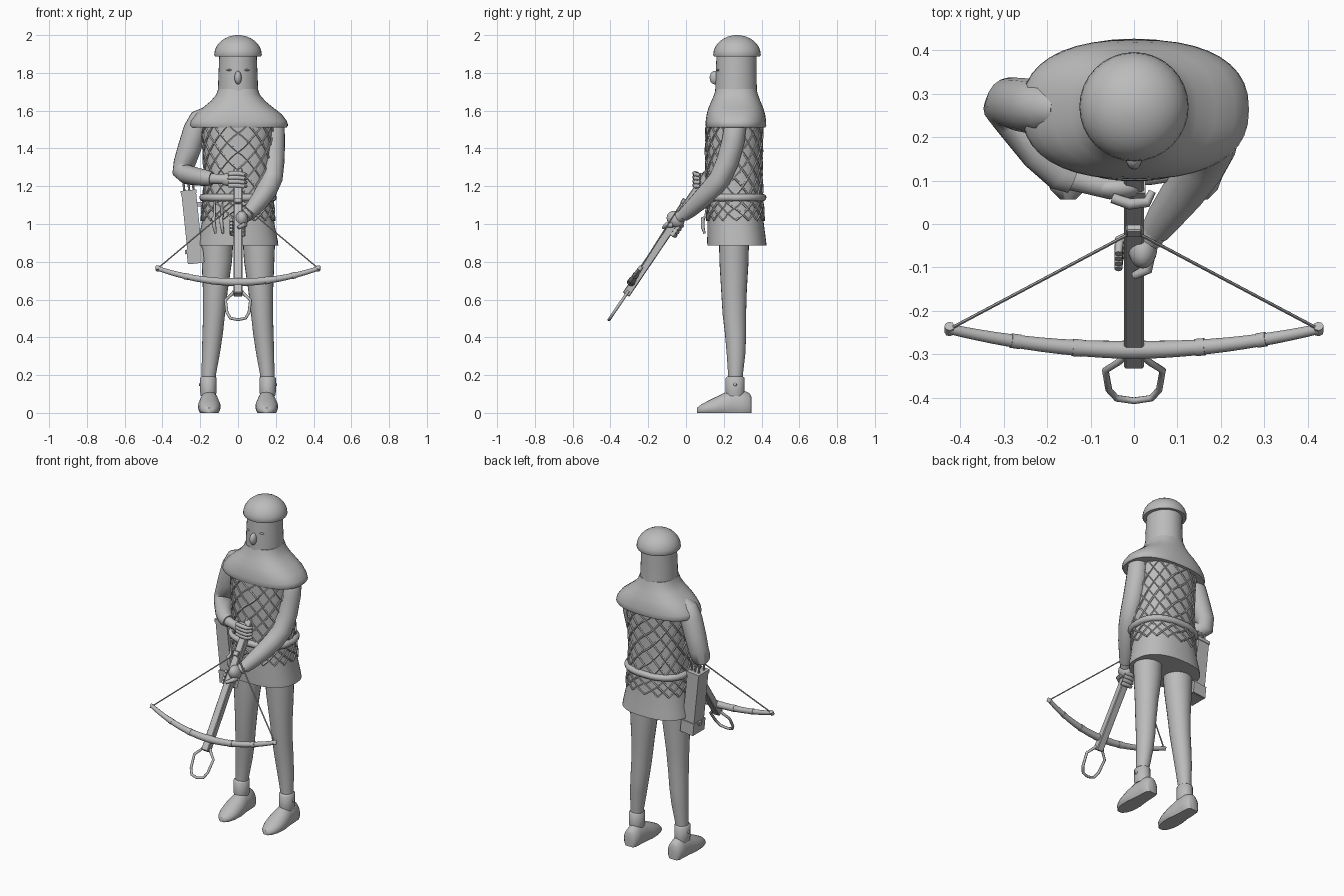
import bpy, bmesh, math
from mathutils import Vector, Matrix

if "Cube" in bpy.data.objects:
    bpy.data.objects.remove(bpy.data.objects["Cube"])

grey = bpy.data.materials.new("light_grey")
grey.diffuse_color = (0.5, 0.5, 0.5, 1)
grey.use_nodes = True
grey.node_tree.nodes["Principled BSDF"].inputs["Base Color"].default_value = grey.diffuse_color


def finish(name, bm, smooth=True):
    bmesh.ops.recalc_face_normals(bm, faces=bm.faces)
    me = bpy.data.meshes.new(name)
    bm.to_mesh(me)
    bm.free()
    ob = bpy.data.objects.new(name, me)
    bpy.context.collection.objects.link(ob)
    me.materials.append(grey)
    if smooth:
        bpy.ops.object.select_all(action='DESELECT')
        ob.select_set(True)
        bpy.context.view_layer.objects.active = ob
        bpy.ops.object.shade_smooth_by_angle(angle=math.radians(50))
    return ob


def skin(bm, rings, closed=False):
    """Join equal rings of points into a capped or closed surface."""
    vs = [[bm.verts.new(p) for p in r] for r in rings]
    n = len(vs[0])
    pairs = list(zip(vs, vs[1:])) + ([(vs[-1], vs[0])] if closed else [])
    for a, b in pairs:
        for i in range(n):
            j = (i + 1) % n
            bm.faces.new((a[i], a[j], b[j], b[i]))
    if not closed:
        bm.faces.new(vs[0][::-1])
        bm.faces.new(vs[-1])


def oval(cx, cy, z, rx, ry, a, p=2.0):
    c, s = math.cos(a), math.sin(a)
    return Vector((cx + rx * math.copysign(abs(c) ** (2 / p), c),
                   cy + ry * math.copysign(abs(s) ** (2 / p), s), z))


def loft(name, sections, n=32, p=2.0):
    """Stacked ovals: (cx, cy, z, rx, ry)."""
    bm = bmesh.new()
    skin(bm, [[oval(*s, 2 * math.pi * i / n, p) for i in range(n)] for s in sections])
    return finish(name, bm)


def tube(bm, pts, radii, n=10, closed=False):
    pts = [Vector(p) for p in pts]
    if isinstance(radii, (int, float)):
        radii = [radii] * len(pts)
    rings, u, m = [], None, len(pts)
    for i, p in enumerate(pts):
        a = pts[(i - 1) % m] if closed or i > 0 else p
        b = pts[(i + 1) % m] if closed or i < m - 1 else p
        t = (b - a).normalized()
        u = t.orthogonal() if u is None else u - t * u.dot(t)
        u.normalize()
        v = t.cross(u)
        rings.append([p + radii[i] * (u * math.cos(2 * math.pi * k / n) + v * math.sin(2 * math.pi * k / n))
                      for k in range(n)])
    skin(bm, rings, closed)


def tubes(name, paths, n=10):
    bm = bmesh.new()
    for pts, r in paths:
        tube(bm, pts, r, n)
    return finish(name, bm)


def box(name, centre, size, rot=Matrix.Identity(4), bevel=0.0):
    bm = bmesh.new()
    bmesh.ops.create_cube(bm, size=1, matrix=Matrix.Translation(centre) @ rot @ Matrix.Diagonal((*size, 1)))
    if bevel:
        bmesh.ops.bevel(bm, geom=bm.edges[:], offset=bevel, segments=1, affect='EDGES')
    return finish(name, bm, False)


def ball(name, centre, size, rot=Matrix.Identity(4)):
    bm = bmesh.new()
    bmesh.ops.create_uvsphere(bm, u_segments=16, v_segments=10, radius=1,
                              matrix=Matrix.Translation(centre) @ rot @ Matrix.Diagonal((*size, 1)))
    return finish(name, bm)


# Head, domed cap and face
loft("head", [(0, .265, 1.66, .108, .112), (0, .265, 1.72, .106, .11), (0, .265, 1.80, .103, .108),
              (0, .268, 1.92, .098, .105)])
loft("cap", [(0, .27, 1.888, .1, .1), (0, .27, 1.886, .122, .122), (0, .27, 1.895, .126, .126)] +
     [(0, .27, 1.895 + .105 * math.sin(t), .126 * math.cos(t), .126 * math.cos(t))
      for t in [math.pi / 2 * k / 8 for k in range(1, 8)]] + [(0, .27, 2.0, .008, .008)])
ball("nose", (0, .153, 1.775), (.019, .028, .036))
for s in (-1, 1):
    ball("eye", (s * .045, .17, 1.815), (.016, .008, .005))

# Shoulder cape
loft("cape", [(0, .265, 1.715, .105, .108), (0, .265, 1.685, .115, .116), (0, .264, 1.65, .145, .13),
              (0, .264, 1.615, .188, .145), (.003, .264, 1.58, .23, .155), (.003, .264, 1.545, .256, .16),
              (.003, .264, 1.522, .262, .161), (.003, .264, 1.512, .255, .157),
              (0, .26, 1.512, .18, .13)], 40, 2.4)

# Tunic with flared skirt, and rolled belt
TORSO = [(0, .265, .885, .19, .14), (0, .27, .885, .214, .157), (0, .268, .91, .211, .156),
         (0, .263, 1.0, .193, .149), (0, .257, 1.14, .182, .146), (0, .254, 1.25, .176, .146),
         (0, .254, 1.40, .183, .147), (0, .256, 1.53, .19, .147)]
loft("tunic", TORSO, 40, 2.4)


def on_torso(z, a, off=.003):
    for s, t in zip(TORSO[1:], TORSO[2:]):
        if s[2] <= z <= t[2]:
            f = (z - s[2]) / (t[2] - s[2])
            c = [u + (v - u) * f for u, v in zip(s, t)]
            return oval(c[0], c[1], z, c[3] + off, c[4] + off, a, 2.4)


bm = bmesh.new()
tube(bm, [on_torso(1.14, 2 * math.pi * i / 40, .003) for i in range(40)], .02, 10, True)
finish("belt", bm)

# Diamond lattice of cords around the tunic
for label, z0, z1, turn, count in (("upper", 1.15, 1.515, 1.75, 14), ("lower", 1.02, 1.13, .7, 16)):
    paths = []
    for k in range(count):
        for s in (-1, 1):
            paths.append(([on_torso(z0 + (z1 - z0) * i / 20, 2 * math.pi * k / count + s * turn * i / 20)
                           for i in range(21)], .0055))
    tubes(label + "_lattice", paths, 5)

# Legs, ankle cuffs, buttons and shoes
for s in (-1, 1):
    loft("leg", [(s * .155, .262, .12, .036, .038), (s * .155, .262, .2, .038, .039),
                 (s * .143, .265, .32, .048, .05), (s * .134, .262, .42, .054, .056),
                 (s * .127, .256, .52, .058, .062), (s * .12, .254, .65, .066, .068),
                 (s * .112, .254, .8, .08, .077), (s * .11, .254, .95, .088, .08)], 24)
    loft("ankle_cuff", [(s * .157, .26, .09, .04, .048), (s * .157, .26, .115, .044, .05),
                        (s * .157, .26, .185, .043, .05), (s * .157, .26, .192, .036, .042)], 24)
    ball("cuff_button", (s * .201, .26, .15), (.006, .009, .009))
    bm = bmesh.new()
    rings = []
    for y, w, h in ((.347, .03, .085), (.335, .043, .105), (.29, .047, .125), (.24, .05, .123),
                    (.18, .06, .095), (.12, .056, .066), (.08, .041, .044), (.057, .018, .026)):
        rings.append([(s * .152 + w * math.cos(a), y, max(0, .35 * h + .65 * h * math.sin(a)))
                      for a in [2 * math.pi * i / 20 for i in range(20)]])
    skin(bm, rings)
    finish("shoe", bm)

# Arms
tubes("bent_arm", [([(-.17, .265, 1.58), (-.2, .267, 1.56), (-.225, .27, 1.5), (-.258, .275, 1.4),
                     (-.284, .28, 1.32), (-.293, .272, 1.278), (-.27, .24, 1.262), (-.215, .165, 1.25),
                     (-.165, .115, 1.243), (-.14, .105, 1.24)],
                    [.04, .055, .064, .062, .058, .055, .052, .047, .042, .036])], 18)
tubes("reaching_arm", [([(.17, .265, 1.57), (.188, .262, 1.53), (.188, .25, 1.44), (.186, .22, 1.33),
                         (.178, .18, 1.24), (.155, .135, 1.185), (.115, .075, 1.125), (.07, .015, 1.07),
                         (.05, -.015, 1.045)],
                        [.045, .058, .061, .06, .058, .056, .05, .041, .034])], 18)

# Crossbow stock frame: local y runs up the stock, local z is its upper side
D = Vector((0, .559, .829))
N = Vector((0, -.829, .559))
TILT = Matrix(((1, 0, 0), (0, D.y, N.y), (0, D.z, N.z))).to_4x4()
FOOT = Vector((0, -.315, .63))


def stock(x, along, up):
    return FOOT + Vector((x, 0, 0)) + D * along + N * up


# Hands gripping the stock
ball("rear_palm", (-.04, .083, 1.235), (.058, .027, .036))
tubes("rear_wrist", [([(-.15, .108, 1.241), (-.1, .093, 1.238), (-.05, .085, 1.236)], [.03, .026, .03])], 12)
tubes("rear_fingers", [([(-.05, .06, 1.205 + k * .02), (-.01, .046, 1.205 + k * .021),
                         (.03, .05, 1.2 + k * .021), (.042, .075, 1.2 + k * .02)],
                        [.012, .013, .012, .009]) for k in range(4)], 8)
ball("front_palm", (.02, -.055, 1.025), (.034, .042, .05), TILT)
tubes("front_wrist", [([(.06, 0, 1.06), (.035, -.035, 1.035)], [.031, .03])], 12)
tubes("front_fingers", [([stock(.035, .40 + k * .021, -.025), stock(0, .4 + k * .021, -.04),
                          stock(-.034, .4 + k * .021, -.022), stock(-.036, .4 + k * .021, .015)],
                         [.013, .013, .012, .009]) for k in range(4)], 8)
tubes("front_thumb", [([stock(.036, .44, .0), stock(.03, .42, .03), stock(.0, .4, .034)],
                       [.014, .013, .009])], 8)

# Crossbow
box("stock", stock(0, .405, 0), (.045, .82, .042), TILT, .004)
box("string_catch", stock(0, .575, .026), (.036, .03, .02), TILT, .003)
box("stock_band", stock(0, .715, 0), (.052, .025, .05), TILT)
tubes("trigger", [([stock(0, .56, -.02), stock(0, .6, -.04), stock(0, .72, -.045)], .006)], 6)
bow = []
for i in range(-12, 13):
    t = i / 12
    bow.append(Vector((.425 * t, -.29 + .048 * t * t, .692 + .073 * t * t)))
tubes("bow", [(bow, [.022 - .01 * abs(i) / 12 for i in range(-12, 13)])], 12)
for i in (-8, -4, 4, 8):
    p, q = bow[i + 12], bow[i + 13]
    tubes("bow_binding", [([p, p + (q - p) * .6], .024 - .01 * abs(i) / 12)], 12)
tubes("bow_tips", [([bow[e] - D * .012, bow[e] + D * .012], .012) for e in (0, 24)], 8)
tubes("string", [([bow[e], stock(0, .575, .028)], .004) for e in (0, 24)], 6)
tubes("stirrup", [([stock(x, a, 0) for x, a in ((-.022, .015), (-.035, -.005), (-.066, -.04), (-.058, -.12),
                                               (-.04, -.155), (0, -.165), (.04, -.155), (.058, -.12),
                                               (.066, -.04), (.035, -.005), (.022, .015))], .008)], 8)

# Quiver hanging at the hip, with bolts and straps
LEAN = Matrix.Rotation(math.radians(6), 4, 'Y').inverted()
Q = Vector((-.242, .255, .985))


def quiver(x, y, z):
    return Q + LEAN @ Vector((x, y, z))


box("quiver", quiver(0, 0, .0), (.078, .1, .39), LEAN)
box("quiver_foot", quiver(0, 0, -.155), (.088, .115, .075), LEAN)
box("quiver_rim", quiver(0, 0, .185), (.084, .108, .02), LEAN)
tubes("bolts", [([quiver(x, y, .1), quiver(x, y, .245)], .006)
                for x in (-.022, .004, .027) for y in (-.025, .025)], 6)
box("quiver_strap", (-.2, .255, 1.105), (.06, .03, .025))
box("quiver_tab", quiver(-.042, 0, -.13), (.02, .03, .022), LEAN)

# Small hooks hanging from the belt
for x in (-.125, -.085):
    tubes("belt_hook", [([(x, .115, 1.12), (x, .105, 1.04), (x - .005, .09, 1.03), (x, .088, .985),
                          (x + .006, .098, .95)], [.005, .008, .01, .01, .006])], 8)
